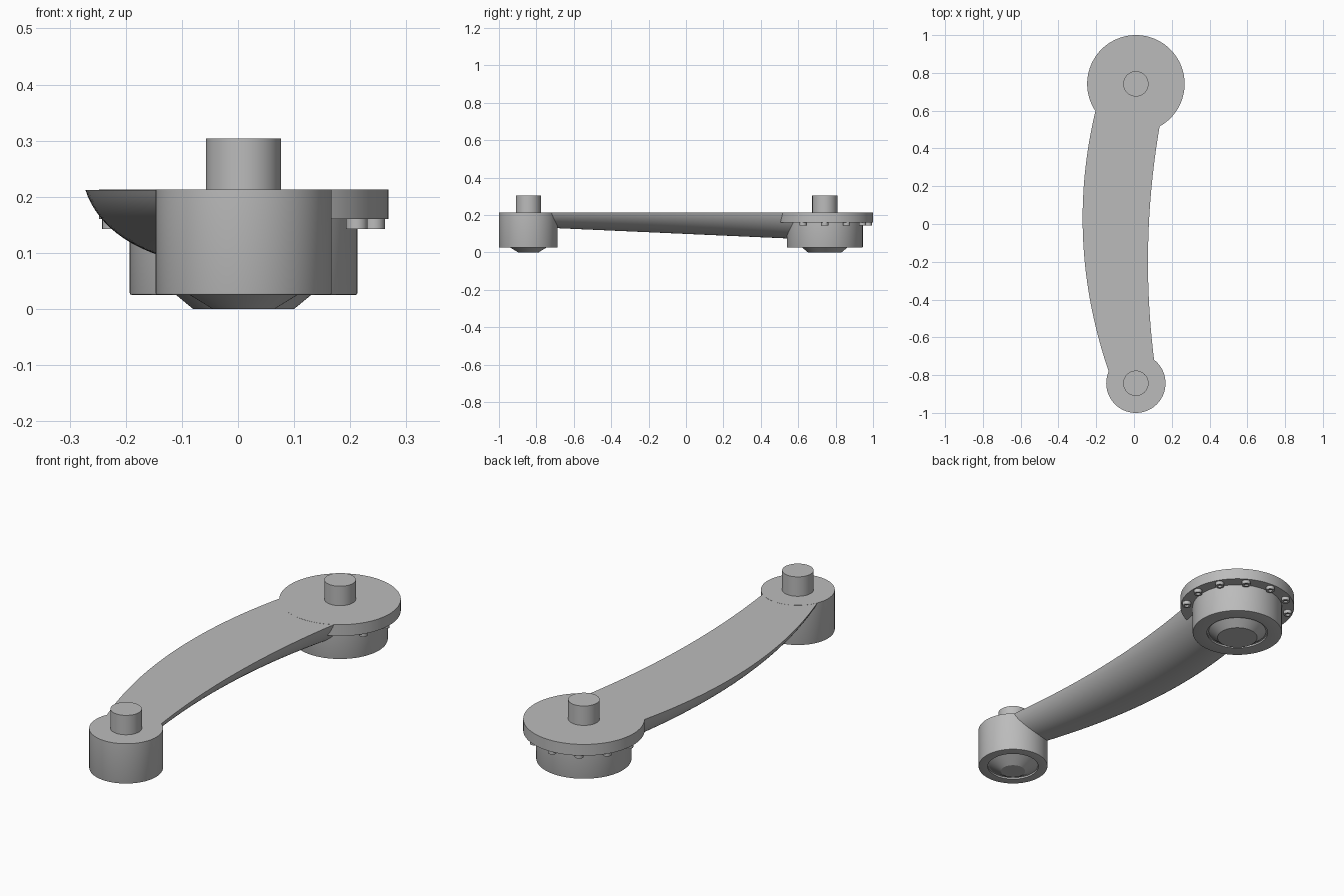
import bpy, bmesh, math
from mathutils import Matrix

cube = bpy.data.objects.get("Cube")
if cube:
    bpy.data.objects.remove(cube)

grey = bpy.data.materials.new("plain_grey")
grey.use_nodes = True
GREY = (0.5, 0.5, 0.5, 1)
grey.diffuse_color = GREY
grey.node_tree.nodes["Principled BSDF"].inputs["Base Color"].default_value = GREY

TOP = 0.213          # common upper face
HUB_X = 0.01
REAR_Y, FRONT_Y = 0.742, -0.843


def finish(name, bm):
    bmesh.ops.recalc_face_normals(bm, faces=bm.faces)
    mesh = bpy.data.meshes.new(name)
    bm.to_mesh(mesh)
    bm.free()
    obj = bpy.data.objects.new(name, mesh)
    bpy.context.collection.objects.link(obj)
    mesh.materials.append(grey)
    bpy.ops.object.select_all(action="DESELECT")
    obj.select_set(True)
    bpy.context.view_layer.objects.active = obj
    bpy.ops.object.shade_smooth_by_angle(angle=math.radians(30))
    return obj


def lathe(name, profile, x, y, sides=72):
    """Revolve a (radius, z) profile, given from bottom to top, and cap both ends."""
    bm = bmesh.new()
    rings = [[bm.verts.new((x + r * math.cos(math.tau * i / sides),
                            y + r * math.sin(math.tau * i / sides), z))
              for i in range(sides)] for r, z in profile]
    for low, high in zip(rings, rings[1:]):
        for i in range(sides):
            j = (i + 1) % sides
            bm.faces.new((low[i], low[j], high[j], high[i]))
    bm.faces.new(rings[0])
    bm.faces.new(rings[-1])
    return finish(name, bm)


def hub_profile(tip, cone, recess, outer, top):
    """Conical boss, shallow groove around it, then the rounded outer wall."""
    return [(tip, 0), (cone, 0.033), (recess, 0.033), (recess, 0.025),
            (outer - 0.004, 0.025), (outer - 0.001, 0.026), (outer, 0.029), (outer, top)]


# Hubs, flange and pins
lathe("front_hub", hub_profile(0.055, 0.109, 0.115, 0.157, TOP), HUB_X, FRONT_Y)
lathe("rear_hub", hub_profile(0.09, 0.13, 0.138, 0.203, 0.17), HUB_X, REAR_Y)
lathe("rear_flange", [(0.258, 0.16), (0.258, TOP)], HUB_X, REAR_Y, 96)
for name, y in (("front_pin", FRONT_Y), ("rear_pin", REAR_Y)):
    lathe(name, [(0.067, TOP - 0.02), (0.067, 0.304)], HUB_X, y, 48)

# Socket-head bolts under the flange, left out where the arm joins
for k in range(-4, 5):
    a = math.radians(30 * k)
    lathe(f"flange_bolt_{k + 5}",
          [(0.01, 0.152), (0.01, 0.143), (0.019, 0.143), (0.019, 0.165)],
          HUB_X + 0.233 * math.sin(a), REAR_Y + 0.233 * math.cos(a), 24)

# Curved arm: flat top, rounded belly that deepens towards the rear
bm = bmesh.new()
STATIONS, ARC = 40, 32
LIMIT = math.radians(75)
sections = []
for s in range(STATIONS + 1):
    y = -0.81 + 1.53 * s / STATIONS
    left = -0.272 + 0.21 * (y - 0.03) ** 2
    right = 0.074 + 0.12 * (y + 0.2) ** 2
    depth = TOP - 0.099 + 0.0447 * y
    row = []
    for i in range(ARC + 1):
        t = LIMIT * (2 * i / ARC - 1)
        u = math.sin(t) / math.sin(LIMIT)
        drop = (math.cos(t) - math.cos(LIMIT)) / (1 - math.cos(LIMIT))
        row.append(bm.verts.new(((left + right) / 2 + u * (right - left) / 2, y,
                                 TOP - 0.0005 - depth * drop)))
    sections.append(row)
for a, b in zip(sections, sections[1:]):
    for i in range(ARC):
        bm.faces.new((a[i], a[i + 1], b[i + 1], b[i]))
    bm.faces.new((a[0], b[0], b[-1], a[-1]))
bm.faces.new(sections[0])
bm.faces.new(sections[-1])
finish("curved_arm", bm)
